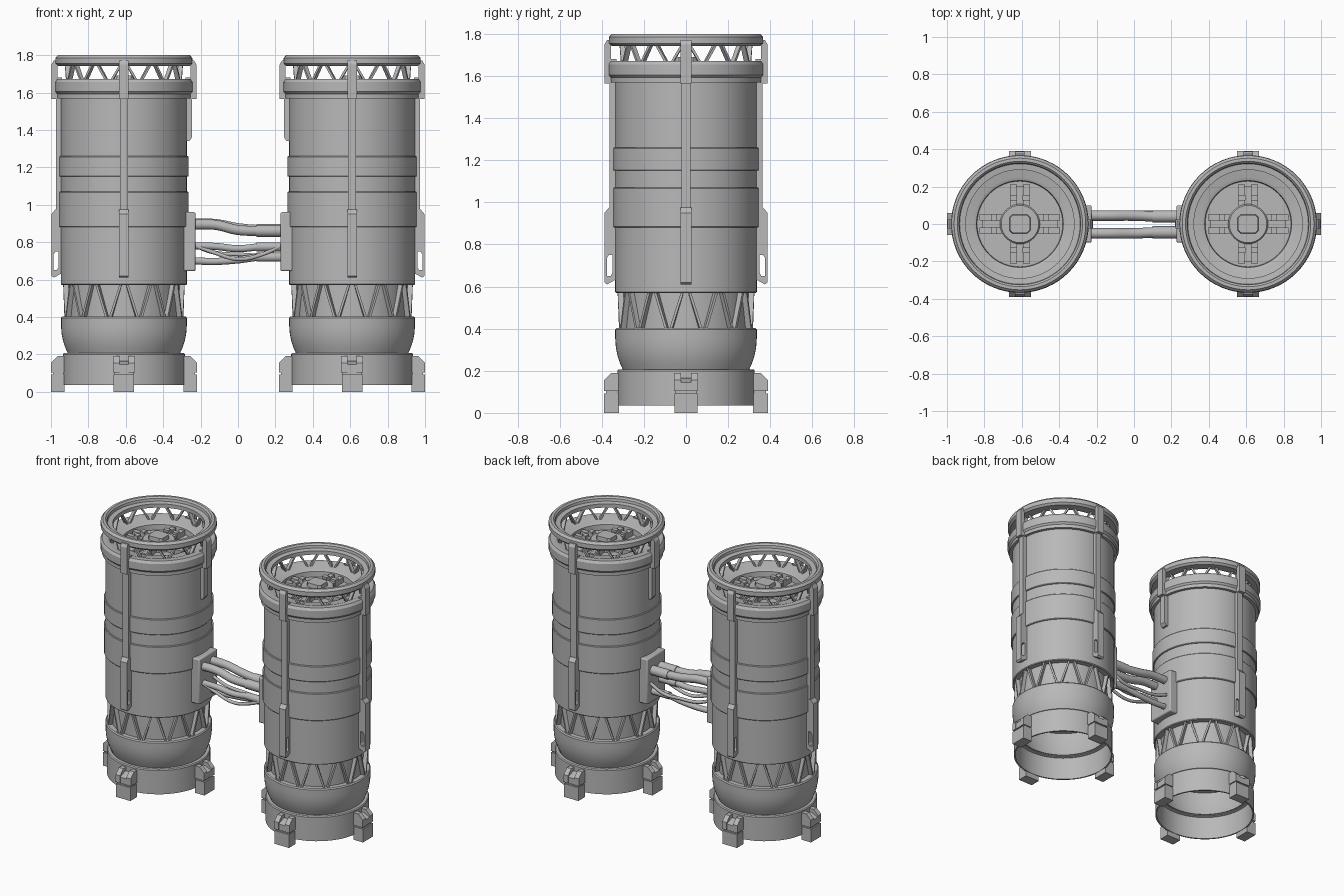
import bpy, bmesh, math
from mathutils import Vector

if "Cube" in bpy.data.objects:
    bpy.data.objects.remove(bpy.data.objects["Cube"], do_unlink=True)

grey = bpy.data.materials.new("plain grey metal")
grey.use_nodes = True
colour = (0.48, 0.48, 0.48, 1)
grey.diffuse_color = colour
grey.node_tree.nodes["Principled BSDF"].inputs["Base Color"].default_value = colour

QUARTERS = [i * math.pi / 2 for i in range(4)]


def finish(name, bm, x=0.0):
    bmesh.ops.remove_doubles(bm, verts=bm.verts, dist=1e-5)
    bmesh.ops.recalc_face_normals(bm, faces=bm.faces)
    mesh = bpy.data.meshes.new(name)
    bm.to_mesh(mesh)
    bm.free()
    mesh.materials.append(grey)
    mesh.polygons.foreach_set("use_smooth", [True] * len(mesh.polygons))
    mesh.set_sharp_from_angle(angle=math.radians(30))
    obj = bpy.data.objects.new(name, mesh)
    obj.location.x = x
    bpy.context.collection.objects.link(obj)
    return obj


def lathe(name, profile, x, closed=True, n=64):
    """Turn a (radius, height) profile around the tower axis."""
    bm = bmesh.new()
    rings = [[bm.verts.new((r * math.cos(2 * math.pi * i / n),
                            r * math.sin(2 * math.pi * i / n), z))
              for i in range(n)] for r, z in profile]
    pairs = list(zip(rings, rings[1:]))
    if closed:
        pairs.append((rings[-1], rings[0]))
    for a, b in pairs:
        for i in range(n):
            j = (i + 1) % n
            bm.faces.new((a[i], a[j], b[j], b[i]))
    bmesh.ops.dissolve_degenerate(bm, dist=1e-6, edges=bm.edges)
    return finish(name, bm, x)


def solid(bm, lower, upper):
    """Join two matching outlines into a closed solid."""
    a = [bm.verts.new(p) for p in lower]
    b = [bm.verts.new(p) for p in upper]
    bm.faces.new(a)
    bm.faces.new(b[::-1])
    for i in range(len(a)):
        j = (i + 1) % len(a)
        bm.faces.new((a[i], b[i], b[j], a[j]))


def plate(bm, outline, angle, t0, t1):
    """Extrude a (radius, height) outline sideways, facing a direction."""
    c, s = math.cos(angle), math.sin(angle)
    solid(bm, *[[(r * c - t * s, r * s + t * c, z) for r, z in outline]
                for t in (t0, t1)])


def box(bm, r0, r1, z0, z1, angle, t0, t1):
    plate(bm, [(r0, z0), (r1, z0), (r1, z1), (r0, z1)], angle, t0, t1)


def truss(name, x, r0, r1, z0, z1, count, width):
    """Zigzag struts around a cylinder."""
    bm = bmesh.new()
    step = math.pi / count

    def edge(a, z):
        return [(r * math.cos(b), r * math.sin(b), z)
                for r, b in ((r0, a - width), (r1, a - width),
                             (r1, a + width), (r0, a + width))]
    for i in range(count):
        apex = 2 * i * step
        for side in (-1, 1):
            solid(bm, edge(apex + side * step * 0.86, z0),
                  edge(apex + side * step * 0.2, z1))
    return finish(name, bm, x)


def feet(name, x):
    bm = bmesh.new()
    for a in QUARTERS:
        box(bm, 0.318, 0.39, 0, 0.092, a, -0.055, 0.055)
        box(bm, 0.318, 0.38, 0.09, 0.105, a, -0.05, 0.05)
        ear = [(0.318, 0.103), (0.39, 0.103), (0.39, 0.155),
               (0.355, 0.19), (0.318, 0.19)]
        plate(bm, ear, a, -0.058, -0.024)
        plate(bm, ear, a, 0.024, 0.058)
        plate(bm, [(0.318, 0.103), (0.388, 0.103), (0.388, 0.145),
                   (0.34, 0.165), (0.318, 0.165)], a, -0.025, 0.025)
    return finish(name, bm, x)


def rails(name, x, inner):
    bm = bmesh.new()
    w = 0.025
    for a in QUARTERS:
        short = abs(a - inner) < 0.01
        # upper clamp and slim strip
        plate(bm, [(0.33, 1.565), (0.387, 1.565), (0.387, 1.75),
                   (0.375, 1.77), (0.355, 1.77), (0.355, 1.68), (0.33, 1.68)], a, -w, w)
        low = 1.34 if short else 0.94
        plate(bm, [(0.33, low), (0.35, low), (0.364, low + 0.02),
                   (0.364, 1.57), (0.33, 1.57)], a, -0.022, 0.022)
        if not short:
            # lower hook with a slot through it
            plate(bm, [(0.33, 0.975), (0.366, 0.975), (0.387, 0.95),
                       (0.387, 0.62), (0.375, 0.61), (0.33, 0.635),
                       (0.33, 0.665), (0.35, 0.665), (0.358, 0.65),
                       (0.376, 0.65), (0.376, 0.735), (0.366, 0.75),
                       (0.33, 0.75)], a, -w, w)
            box(bm, 0.33, 0.35, 0.64, 0.76, a, -w, w)
    return finish(name, bm, x)


def top_fittings(name, x):
    bm = bmesh.new()
    for a in QUARTERS:
        for side in (-1, 1):
            t = side * 0.034
            box(bm, 0.08, 0.215, 1.61, 1.65, a, t - 0.016, t + 0.016)
            box(bm, 0.125, 0.155, 1.61, 1.665, a, t - 0.019, t + 0.019)
        box(bm, 0.08, 0.2, 1.61, 1.632, a, -0.02, 0.02)
    # chamfered cap in the middle of the hub
    cap = [(-0.057, -0.035), (-0.04, -0.052), (0.04, -0.052), (0.057, -0.035),
           (0.057, 0.035), (0.04, 0.052), (-0.04, 0.052), (-0.057, 0.035)]
    solid(bm, [(u, v, 1.66) for u, v in cap],
          [(u * 0.93, v * 0.93, 1.69) for u, v in cap])
    return finish(name, bm, x)


def tower(side, sign):
    x = 0.61 * sign
    inner = math.pi if sign > 0 else 0.0

    lathe(side + "_base_ring", [(0.326, 0.035), (0.326, 0.2), (0.321, 0.207),
          (0.298, 0.207), (0.298, 0.2), (0.316, 0.195), (0.316, 0.035)], x)
    lathe(side + "_lower_cup", [(0.300, 0.205), (0.313, 0.235), (0.325, 0.27),
          (0.333, 0.31), (0.336, 0.35), (0.336, 0.395), (0.33, 0.403),
          (0.28, 0.403), (0.28, 0.39), (0.32, 0.385), (0.318, 0.3),
          (0.29, 0.205)], x)
    lathe(side + "_core", [(0, 0.4), (0.298, 0.4), (0.298, 0.58), (0, 0.58)], x)
    truss(side + "_lower_truss", x, 0.296, 0.325, 0.4, 0.575, 12, 0.02)
    lathe(side + "_body", [(0, 0.57), (0.332, 0.57), (0.337, 0.575),
          (0.337, 1.58), (0, 1.58)], x)
    for label, z0, z1 in (("lower", 0.88, 1.07), ("upper", 1.15, 1.26)):
        lathe(side + "_" + label + "_band",
              [(0.33, z0), (0.343, z0), (0.346, z0 + 0.004),
               (0.346, z1 - 0.004), (0.343, z1), (0.33, z1)], x)

    # collar with the recessed deck inside it
    lathe(side + "_collar", [(0.32, 1.568), (0.357, 1.568), (0.357, 1.592),
          (0.362, 1.597), (0.368, 1.605), (0.368, 1.655), (0.357, 1.672),
          (0.32, 1.672), (0.29, 1.66), (0.25, 1.66), (0.232, 1.652),
          (0.225, 1.57)], x)
    lathe(side + "_deck", [(0, 1.575), (0.23, 1.575), (0.23, 1.615), (0, 1.615)], x)
    lathe(side + "_hub", [(0, 1.6), (0.107, 1.6), (0.107, 1.655),
          (0.1, 1.663), (0, 1.663)], x, n=32)
    top_fittings(side + "_deck_fittings", x)
    truss(side + "_top_truss", x, 0.292, 0.316, 1.66, 1.75, 12, 0.022)
    lathe(side + "_top_ring", [(0.29, 1.742), (0.352, 1.742), (0.366, 1.755),
          (0.366, 1.785), (0.352, 1.8), (0.335, 1.8), (0.325, 1.79),
          (0.322, 1.772), (0.29, 1.768)], x)

    feet(side + "_feet", x)
    rails(side + "_rails", x, inner)

    # cable socket plate on the inward side
    bm = bmesh.new()
    plate(bm, [(0.3, 0.645), (0.383, 0.645), (0.383, 0.96), (0.3, 0.96)],
          inner, -0.1, 0.1)
    socket = finish(side + "_cable_socket", bm, x)
    bevel = socket.modifiers.new("soft edges", "BEVEL")
    bevel.width, bevel.segments = 0.008, 2


def cable(name, points, radius):
    curve = bpy.data.curves.new(name, "CURVE")
    curve.dimensions = "3D"
    curve.bevel_depth = radius
    curve.bevel_resolution = 3
    curve.use_fill_caps = True
    spline = curve.splines.new("BEZIER")
    spline.bezier_points.add(len(points) - 1)
    for p, co in zip(spline.bezier_points, points):
        p.co = Vector(co)
        p.handle_left_type = p.handle_right_type = "AUTO"
    curve.materials.append(grey)
    bpy.context.collection.objects.link(bpy.data.objects.new(name, curve))


tower("left", 1)
tower("right", -1)

# cables between the sockets, each with a stiff sleeve at its left end
for name, y, z0, zm, z1 in (("front_top", -0.05, 0.895, 0.865, 0.86),
                            ("back_top", 0.045, 0.9, 0.875, 0.865),
                            ("front_low", -0.05, 0.78, 0.765, 0.775),
                            ("back_low", 0.04, 0.7, 0.705, 0.72)):
    r = 0.028 if "top" in name else 0.02
    cable(name + "_cable", [(-0.24, y, z0), (-0.12, y, z0 - 0.003), (0, y, zm),
                            (0.12, y * 0.9, z1), (0.24, y * 0.9, z1)], r)
    cable(name + "_sleeve", [(0.1, y * 0.9, z1), (0.24, y * 0.9, z1)], r + 0.005)
for name, y, sag in (("front", -0.06, 0.71), ("back", 0.06, 0.735)):
    cable(name + "_thin_cable", [(-0.24, y, 0.785), (-0.13, y, 0.745), (0, y, sag),
                                 (0.13, y, 0.735), (0.24, y, 0.785)], 0.011)
